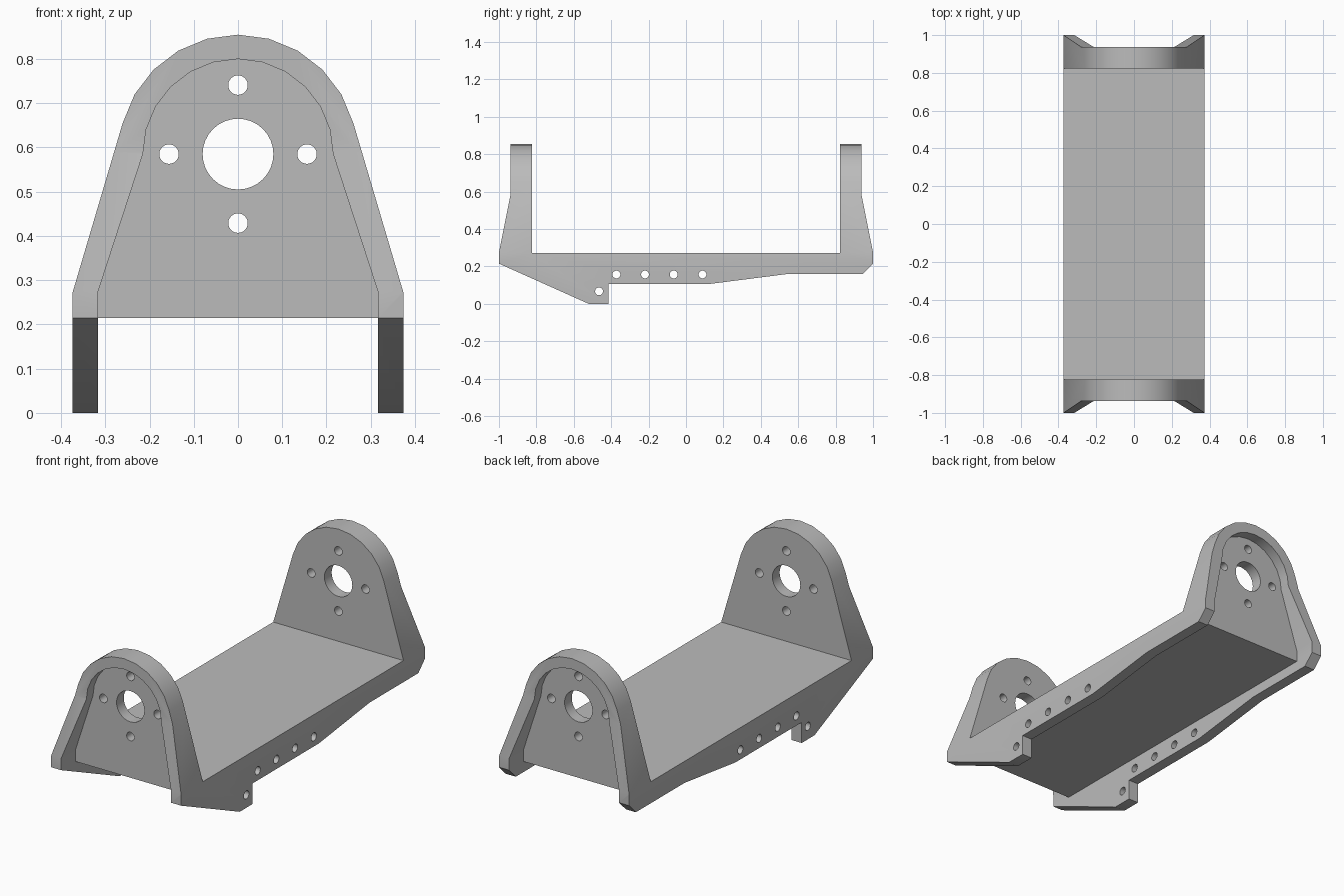
import bpy, bmesh, math

if "Cube" in bpy.data.objects:
    bpy.data.objects.remove(bpy.data.objects["Cube"])

HALF_W, SKIN = 0.374, 0.058        # half width and side wall thickness
HUB_Z = 0.585                      # height of the bearing holes
FLOOR_LOW, FLOOR_TOP = 0.215, 0.272

grey = bpy.data.materials.new("plain grey")
grey.diffuse_color = (0.5, 0.5, 0.5, 1)
grey.use_nodes = True
grey.node_tree.nodes["Principled BSDF"].inputs["Base Color"].default_value = grey.diffuse_color


def prism(name, outline, axis, lo, hi):
    """Extrude a 2D outline: (x, z) along y, or (y, z) along x."""
    bm = bmesh.new()
    place = (lambda a, b, t: (a, t, b)) if axis == 'y' else (lambda a, b, t: (t, a, b))
    face = bm.faces.new([bm.verts.new(place(a, b, lo)) for a, b in outline])
    ext = bmesh.ops.extrude_face_region(bm, geom=[face])
    moved = [v for v in ext['geom'] if isinstance(v, bmesh.types.BMVert)]
    bmesh.ops.translate(bm, verts=moved, vec=place(0, 0, hi - lo))
    bmesh.ops.recalc_face_normals(bm, faces=bm.faces)
    mesh = bpy.data.meshes.new(name)
    bm.to_mesh(mesh)
    bm.free()
    mesh.materials.append(grey)
    obj = bpy.data.objects.new(name, mesh)
    bpy.context.collection.objects.link(obj)
    return obj


def circle(a, b, r, n=32):
    return [(a + r * math.cos(2 * math.pi * i / n),
             b + r * math.sin(2 * math.pi * i / n)) for i in range(n)]


def arch(half, shoulder, radius, first, bottom):
    """Tapered arch with a rounded top made of 15 degree steps."""
    arc = [(radius * math.cos(math.radians(d)), HUB_Z + radius * math.sin(math.radians(d)))
           for d in range(first, 181 - first, 15)]
    return [(-half, bottom), (half, bottom), (half, shoulder)] + arc + [(-half, shoulder)]


def combine(target, tool, operation):
    mod = target.modifiers.new("combine", 'BOOLEAN')
    mod.operation, mod.solver, mod.object = operation, 'EXACT', tool
    bpy.context.view_layer.objects.active = target
    bpy.ops.object.modifier_apply(modifier=mod.name)
    bpy.data.objects.remove(tool)


# Cradle: side silhouette trimmed by the arched end silhouette
side = [(-1, 0.215), (-0.52, 0), (-0.415, 0), (-0.415, 0.107), (0.13, 0.107),
        (0.545, 0.16), (0.945, 0.16), (1, 0.215), (1, 0.275), (0.937, 0.59),
        (0.937, 0.9), (0.823, 0.9), (0.823, FLOOR_TOP), (-0.823, FLOOR_TOP),
        (-0.823, 0.9), (-0.937, 0.9), (-0.937, 0.59), (-1, 0.275)]
cradle = prism("cradle", side, 'x', -0.5, 0.5)
combine(cradle, prism("end_outline", arch(HALF_W, 0.272, 0.27, 15, -0.2), 'y', -1.2, 1.2),
        'INTERSECT')

# Open underside between the side skirts
inner = HALF_W - SKIN
combine(cradle, prism("underside", [(-inner, -0.3), (inner, -0.3), (inner, FLOOR_LOW),
                                    (-inner, FLOOR_LOW)], 'y', -1.3, 1.3), 'DIFFERENCE')

# Arched recess on the outside of each end wall
for lo, hi in ((-1.2, -0.882), (0.882, 1.2)):
    combine(cradle, prism("recess", arch(inner, 0.275, 0.215, 0, -0.2), 'y', lo, hi),
            'DIFFERENCE')

# Bearing hole and four bolt holes through both ends
for x, z, r in ((0, HUB_Z, 0.08), (0, 0.741, 0.022), (0, 0.429, 0.022),
                (-0.156, HUB_Z, 0.022), (0.156, HUB_Z, 0.022)):
    combine(cradle, prism("end_hole", circle(x, z, r), 'y', -1.4, 1.4), 'DIFFERENCE')

# Mounting holes through both skirts
for y, z in ((-0.372, 0.157), (-0.219, 0.157), (-0.066, 0.157), (0.088, 0.157),
             (-0.465, 0.067)):
    combine(cradle, prism("skirt_hole", circle(y, z, 0.021, 24), 'x', -0.6, 0.6), 'DIFFERENCE')

# Smooth arches and holes, sharp corners
bpy.ops.object.select_all(action='DESELECT')
cradle.select_set(True)
bpy.context.view_layer.objects.active = cradle
bpy.ops.object.shade_smooth_by_angle(angle=math.radians(25))
